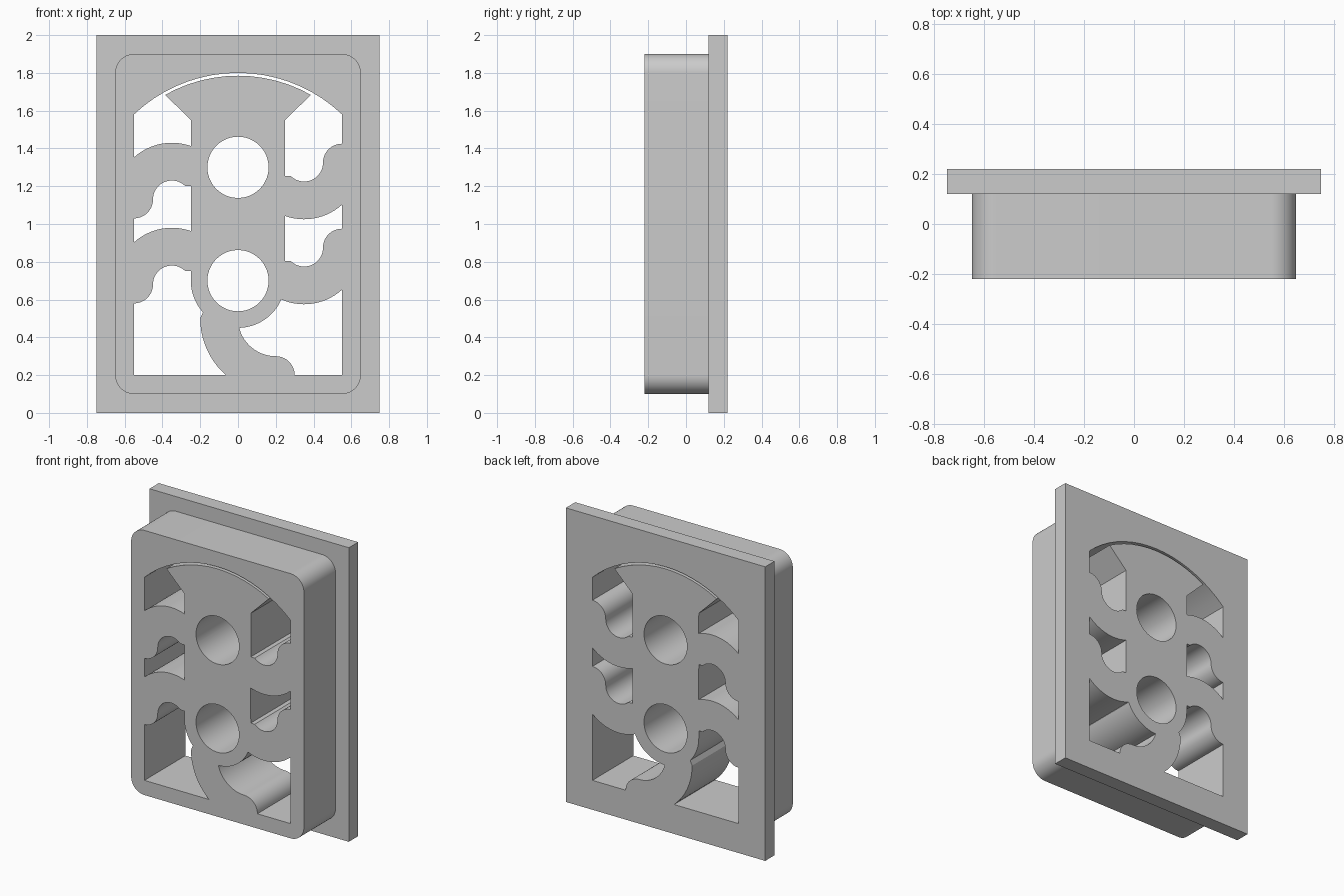
import bpy
import bmesh
from math import sin, cos, radians, ceil, dist

if "Cube" in bpy.data.objects:
    bpy.data.objects.remove(bpy.data.objects["Cube"])

grey = bpy.data.materials.new("plain grey")
grey.use_nodes = True
grey.diffuse_color = (0.6, 0.6, 0.6, 1)
grey.node_tree.nodes["Principled BSDF"].inputs["Base Color"].default_value = grey.diffuse_color


def arc(cx, cz, r, start, end):
    """Points on a circular arc, angles in degrees."""
    n = max(6, ceil(abs(end - start) / 5))
    angles = [radians(start + (end - start) * i / n) for i in range(n + 1)]
    return [(cx + r * cos(a), cz + r * sin(a)) for a in angles]


def place(side, z, points):
    """Turn a blade edge half round for the other side."""
    return [(side * u, z - side * v) for u, v in points]


def crest(side, z):
    """Wide curved blade edge, from frame to spine."""
    return place(side, z, arc(0.35, 0, 0.3, 48.2, 109.5))


def scallop(side, z):
    """S-shaped blade edge, from frame to spine."""
    return place(side, z, arc(0.55, 0, 0.1, -90, -180)
                 + arc(0.35, 0, 0.1, 0, 134.4) + [(0.25, 0.0714)])


def prism(name, outlines, front, back):
    """Extrude closed x-z outlines from front to back."""
    bm = bmesh.new()
    for outline in outlines:
        points = [p for i, p in enumerate(outline) if dist(p, outline[i - 1]) > 0.001]
        face = bm.faces.new([bm.verts.new((x, front, z)) for x, z in points])
        made = bmesh.ops.extrude_face_region(bm, geom=[face])["geom"]
        for v in made:
            if isinstance(v, bmesh.types.BMVert):
                v.co.y = back
    bmesh.ops.recalc_face_normals(bm, faces=bm.faces)
    mesh = bpy.data.meshes.new(name)
    bm.to_mesh(mesh)
    bm.free()
    mesh.materials.append(grey)
    obj = bpy.data.objects.new(name, mesh)
    bpy.context.collection.objects.link(obj)
    return obj


def combine(target, tool, operation):
    mod = target.modifiers.new(operation, "BOOLEAN")
    mod.operation = operation
    mod.solver = "EXACT"
    mod.object = tool
    bpy.context.view_layer.objects.active = target
    bpy.ops.object.modifier_apply(modifier=mod.name)
    bpy.data.objects.remove(tool)


# Rounded box body and rectangular back flange
rounded = []
for x, z, a in ((0.55, 1.8, 0), (-0.55, 1.8, 90), (-0.55, 0.2, 180), (0.55, 0.2, 270)):
    rounded += arc(x, z, 0.1, a, a + 90)
panel = prism("vent_panel", [rounded], -0.22, 0.17)
flange = prism("back_flange", [[(-0.75, 0), (0.75, 0), (0.75, 2), (-0.75, 2)]], 0.12, 0.22)
combine(panel, flange, "UNION")

# Arched opening over the fan-shaped head of the spine
top = (arc(0, 1, 0.8, 133.43, 46.57) + scallop(1, 1.325) + [(0.25, 1.55)]
       + arc(0, 1, 0.785, 60.6, 119.4) + [(-0.25, 1.55)] + crest(-1, 1.13)[::-1])

# Openings between the side blades
middle_left = scallop(-1, 1.13) + crest(-1, 0.68)[::-1]
middle_right = crest(1, 1.325) + scallop(1, 0.875)[::-1]

# Lower openings on either side of the hooked foot
bottom_left = ([(-0.55, 0.2)] + scallop(-1, 0.68) + arc(0, 0.7, 0.25, 180, 222)
               + arc(0.2, 0.5, 0.4, 180, 228.6))
bottom_right = (arc(0, 0.7, 0.25, -24, -89) + arc(0.2, 0.5, 0.2, 194.5, 270)
                + arc(0.2, 0.2, 0.1, 90, 0) + [(0.55, 0.2)]
                + arc(0.35, 0.875, 0.3, -48.2, -114))

# Two round holes in the spine
rounds = [arc(0, z, 0.162, 0, 360) for z in (0.7, 1.3)]

openings = prism("opening_cutter", [top, middle_left, middle_right, bottom_left,
                                    bottom_right] + rounds, -0.4, 0.4)
openings.hide_render = True
combine(panel, openings, "DIFFERENCE")

# Smooth the curved walls, keep the edges crisp
bpy.ops.object.select_all(action="DESELECT")
panel.select_set(True)
bpy.context.view_layer.objects.active = panel
bpy.ops.object.shade_smooth_by_angle(angle=radians(20))
